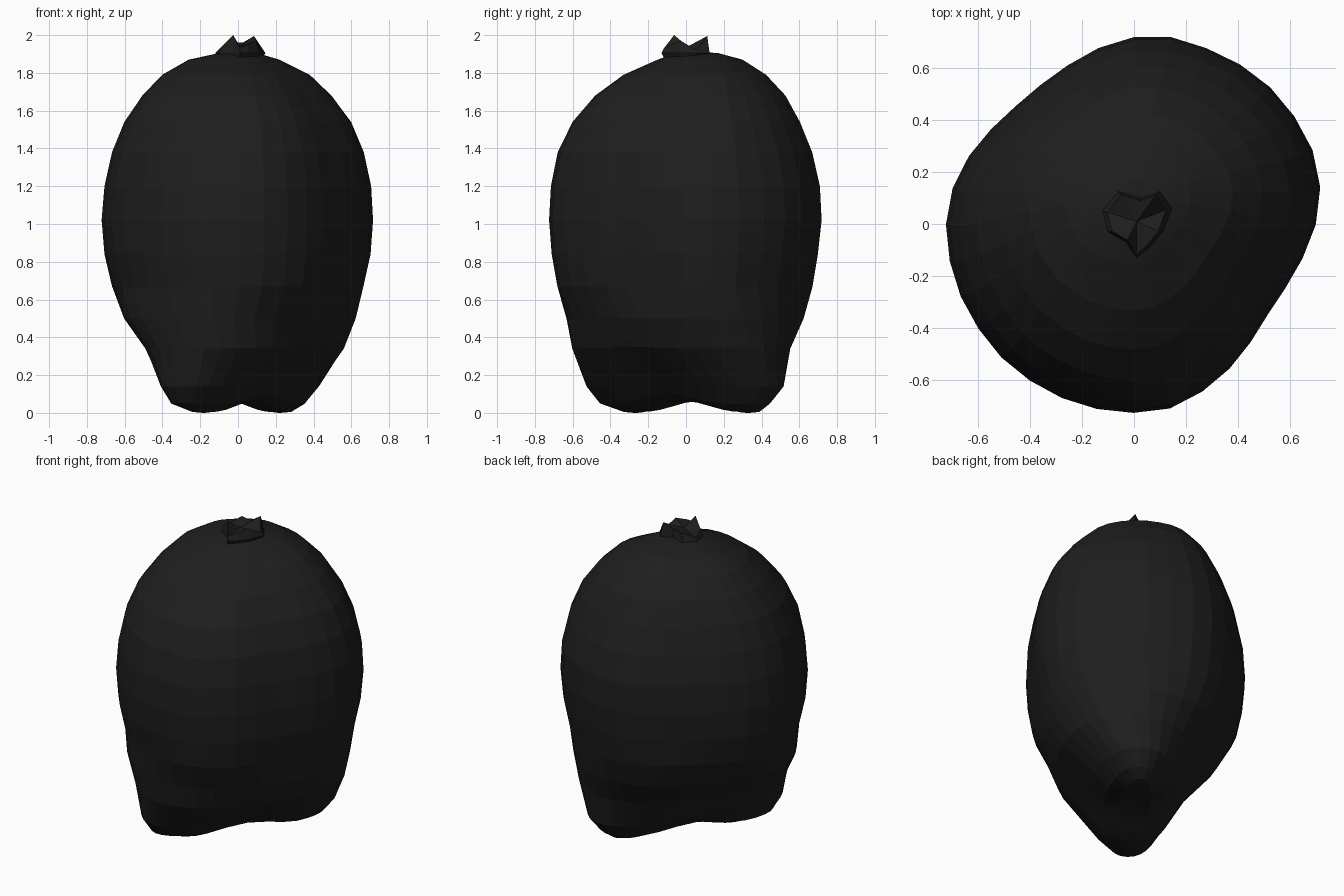
import bpy, bmesh, math

if "Cube" in bpy.data.objects:
    bpy.data.objects.remove(bpy.data.objects["Cube"])

skin = bpy.data.materials.new("near_black")
skin.diffuse_color = (0.013, 0.013, 0.013, 1)
skin.use_nodes = True
skin.node_tree.nodes["Principled BSDF"].inputs["Base Color"].default_value = skin.diffuse_color


def make(name, verts, faces):
    me = bpy.data.meshes.new(name)
    me.from_pydata(verts, [], faces)
    me.validate()
    me.materials.append(skin)
    ob = bpy.data.objects.new(name, me)
    bpy.context.collection.objects.link(ob)
    # Weld doubled points and face outward
    bm = bmesh.new()
    bm.from_mesh(me)
    bmesh.ops.remove_doubles(bm, verts=bm.verts, dist=0.0005)
    bmesh.ops.recalc_face_normals(bm, faces=bm.faces)
    bm.to_mesh(me)
    bm.free()
    return ob


def bridge(a, b, n):
    return [(a + i, a + (i + 1) % n, b + (i + 1) % n, b + i) for i in range(n)]


# Body cross-section: radius every 11.25 degrees, counter-clockwise from +x
SECTION = [.700, .731, .744, .743, .742, .736, .730, .731,
           .716, .688, .659, .642, .640, .657, .684, .708,
           .720, .719, .718, .716, .718, .717, .718, .719,
           .720, .717, .691, .663, .636, .620, .632, .662]
N = len(SECTION)

# Upper rings: height, then the x and y limits
UPPER = [
    (1.905, -.10, .10, -.05, .17),
    (1.87, -.26, .22, -.15, .30),
    (1.79, -.40, .38, -.33, .425),
    (1.68, -.505, .495, -.48, .528),
    (1.54, -.60, .60, -.60, .605),
    (1.38, -.665, .667, -.678, .67),
    (1.20, -.705, .706, -.714, .711),
    (1.02, -.72, .716, -.724, .72),
    (0.84, -.705, .703, -.71, .70),
    (0.67, -.665, .665, -.68, .672),
]
# Lower ridge rings: height, half length, half width, turn, centre x, centre y, saddle
LOWER = [
    (0.50, .66, .53, 48.5, .01, -.005, 0),
    (0.34, .63, .42, 53, .035, -.025, .01),
    (0.14, .60, .26, 55, .01, -.005, .04),
    (0.05, .535, .18, 54, .00, -.005, .05),
    (0.005, .43, .09, 55, .02, .03, .06),
    (0.00, .37, .00, 56, .02, .03, .07),
]
verts, faces = [], []
for z, x0, x1, y0, y1 in UPPER:
    for k, r in enumerate(SECTION):
        t = 2 * math.pi * k / N
        verts.append(((x0 + x1) / 2 + (x1 - x0) / 2 * r * math.cos(t) / .718,
                      (y0 + y1) / 2 + (y1 - y0) / 2 * r * math.sin(t) / .719, z))
p = 2 / 2.25
for z, L, W, turn, cx, cy, saddle in LOWER:
    a = math.radians(turn)
    for k in range(N):
        t = 2 * math.pi * (k - N // 8) / N
        c, s = math.cos(t), math.sin(t)
        u = L * math.copysign(abs(c) ** p, c)
        v = W * math.copysign(abs(s) ** p, s)
        lift = saddle * 0.5 * (1 + math.cos(math.pi * min(1, abs(u) / .36)))
        verts.append((cx + u * math.cos(a) - v * math.sin(a),
                      cy + u * math.sin(a) + v * math.cos(a), z + lift))
for r in range(len(UPPER) + len(LOWER) - 1):
    faces += bridge((r + 1) * N, r * N, N)
verts.append((0, .05, 1.912))
faces += [(len(verts) - 1, i, (i + 1) % N) for i in range(N)]
make("fruit_body", verts, faces)

# Jagged crown: outline with the tip height at each corner
CROWN = [(.145, .06, 1.92), (.10, .125, 1.995), (.03, .10, 1.96), (-.06, .125, 1.96),
         (-.12, .05, 1.92), (-.10, -.03, 1.94), (-.03, -.07, 2.0), (.01, -.13, 1.93),
         (.06, -.09, 1.95), (.11, -.03, 1.97)]
M = len(CROWN)
cv = [(x * .9, y * .9, 1.88) for x, y, z in CROWN]
cv += [(x, y, 1.905) for x, y, z in CROWN]
cv += [(x * .85, y * .9, z) for x, y, z in CROWN]
cv.append((.01, .01, 1.94))
cf = bridge(0, M, M) + bridge(M, 2 * M, M)
cf += [(2 * M + i, 2 * M + (i + 1) % M, 3 * M) for i in range(M)]
cf.append(tuple(reversed(range(M))))
make("stem_crown", cv, cf)
